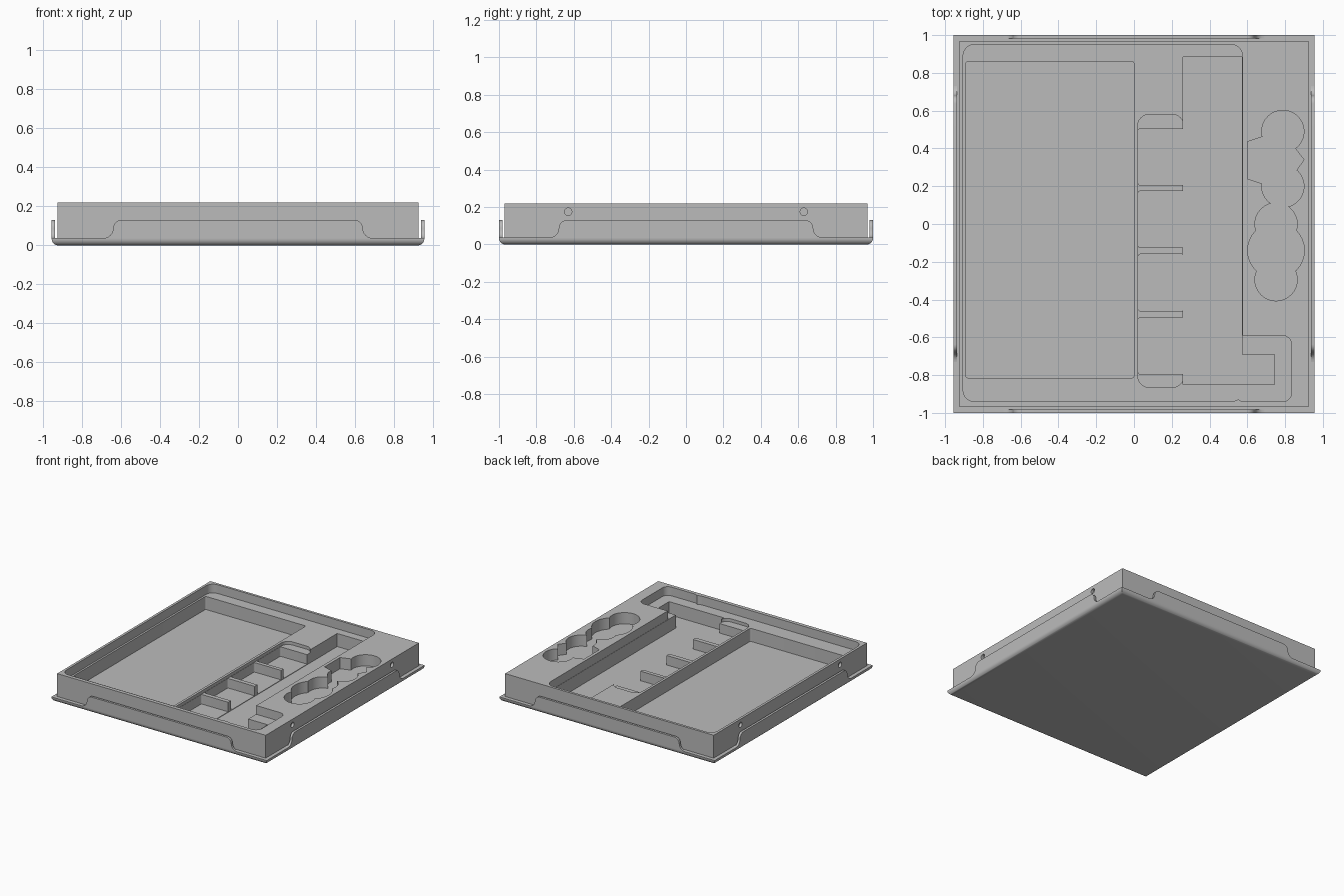
import bpy, bmesh
from math import sin, cos, pi, radians
from mathutils import Matrix

cube = bpy.data.objects.get("Cube")
if cube:
    bpy.data.objects.remove(cube, do_unlink=True)

grey = bpy.data.materials.new("plain grey")
grey.use_nodes = True
grey.diffuse_color = (0.5, 0.5, 0.5, 1)
grey.node_tree.nodes["Principled BSDF"].inputs["Base Color"].default_value = grey.diffuse_color


def arc(cx, cy, r, start, end, steps=6):
    """Points on a circular arc, angles in degrees."""
    angles = [radians(start + (end - start) * i / steps) for i in range(steps + 1)]
    return [(cx + r * cos(a), cy + r * sin(a)) for a in angles]


def rect(x0, x1, y0, y1, r=0):
    """Rectangle outline with optional round corners."""
    if not r:
        return [(x0, y0), (x1, y0), (x1, y1), (x0, y1)]
    return (arc(x1 - r, y0 + r, r, -90, 0) + arc(x1 - r, y1 - r, r, 0, 90)
            + arc(x0 + r, y1 - r, r, 90, 180) + arc(x0 + r, y0 + r, r, 180, 270))


def circle(cx, cy, r, steps=32):
    return arc(cx, cy, r, 0, 360, steps)[:-1]


def prism(name, outline, low, high, matrix=None):
    """Outline extruded along z, then optionally turned and placed."""
    bm = bmesh.new()
    face = bm.faces.new([bm.verts.new((x, y, low)) for x, y in outline])
    top = bmesh.ops.extrude_face_region(bm, geom=[face])["geom"]
    for v in top:
        if isinstance(v, bmesh.types.BMVert):
            v.co.z = high
    if matrix:
        bm.transform(matrix)
    bmesh.ops.recalc_face_normals(bm, faces=bm.faces)
    mesh = bpy.data.meshes.new(name)
    bm.to_mesh(mesh)
    bm.free()
    mesh.materials.append(grey)
    obj = bpy.data.objects.new(name, mesh)
    bpy.context.collection.objects.link(obj)
    return obj


def cut(target, outline, low, high=0.3, matrix=None):
    """Sink a pocket into the target."""
    cutter = prism("cutter", outline, low, high, matrix)
    cutter.hide_render = True
    mod = target.modifiers.new("pocket", 'BOOLEAN')
    mod.operation, mod.solver, mod.object = 'DIFFERENCE', 'EXACT', cutter
    bpy.context.view_layer.objects.active = target
    bpy.ops.object.modifier_apply(modifier=mod.name)
    bpy.data.objects.remove(cutter, do_unlink=True)


def smooth(obj):
    bpy.ops.object.select_all(action='DESELECT')
    obj.select_set(True)
    bpy.context.view_layer.objects.active = obj
    bpy.ops.object.shade_smooth_by_angle(angle=radians(30))


# Foam insert block
TOP, RECESS, SHELF, FLOOR = 0.22, 0.15, 0.125, 0.045
insert = prism("insert_block", rect(-0.925, 0.925, -0.97, 0.97), 0.02, TOP)

# Shallow recess with its corner extension
cut(insert, rect(-0.905, 0.575, -0.94, 0.95, 0.06), RECESS)
cut(insert, rect(0.535, 0.835, -0.941, -0.59, 0.05), RECESS)

# Large pocket and the L-shaped channel
cut(insert, rect(-0.89, 0.0, -0.815, 0.86, 0.012), FLOOR)
cut(insert, [(0.26, -0.85), (0.745, -0.85), (0.745, -0.69),
             (0.573, -0.69), (0.573, 0.885), (0.26, 0.885)], FLOOR)

# Column of four cells with low dividers
cut(insert, rect(0.02, 0.263, -0.865, 0.58, 0.06), SHELF)
for y0 in (-0.795, -0.46, -0.125, 0.205):
    cut(insert, rect(0.022, 0.265, y0, y0 + 0.3, 0.012), FLOOR + 0.004)

# Scalloped pocket made of overlapping circles and a keyed slot
SCALLOP = 0.13
for x, y, r in ((0.788, 0.49, 0.112), (0.788, 0.2, 0.112), (0.752, 0, 0.112),
                (0.752, -0.14, 0.15), (0.752, -0.295, 0.112)):
    cut(insert, circle(x, y, r), SCALLOP)
cut(insert, [(0.6, 0.24), (0.69, 0.21), (0.85, 0.27), (0.9, 0.34),
             (0.85, 0.405), (0.69, 0.465), (0.6, 0.435)], SCALLOP)

# Round dimples in both sides
for side in (-1, 1):
    for y in (-0.63, 0.63):
        turn = Matrix.Translation((side * 0.925, y, 0.175)) @ Matrix.Rotation(pi / 2, 4, 'Y')
        cut(insert, circle(0, 0, 0.02, 16), -0.02, 0.02, turn)
smooth(insert)

# Tray base with rounded lower edges
LIP = 0.037
base = prism("tray_base", rect(-0.955, 0.955, -1, 1), 0, LIP)
bm = bmesh.new()
bm.from_mesh(base.data)
low_edges = [e for e in bm.edges if all(v.co.z < 0.001 for v in e.verts)]
bmesh.ops.bevel(bm, geom=low_edges, offset=0.034, segments=7, profile=0.5,
                affect='EDGES', clamp_overlap=False)
bm.to_mesh(base.data)
bm.free()
smooth(base)


# Raised tray walls with flared ends
def wall(name, half, distance, angle):
    right = arc(half + 0.05, LIP + 0.05, 0.05, 270, 180) + arc(half - 0.043, 0.087, 0.043, 0, 90)
    left = [(-x, z) for x, z in reversed(right)]
    stand = (Matrix.Rotation(angle, 4, 'Z') @ Matrix.Translation((0, -distance, 0))
             @ Matrix.Rotation(pi / 2, 4, 'X'))
    smooth(prism(name, [(half + 0.05, 0.034)] + right + left + [(-half - 0.05, 0.034)],
                 -0.018, 0, stand))


wall("front_wall", 0.64, 1, 0)
wall("left_wall", 0.68, 0.955, pi / 2)
wall("back_wall", 0.64, 1, pi)
wall("right_wall", 0.68, 0.955, -pi / 2)
